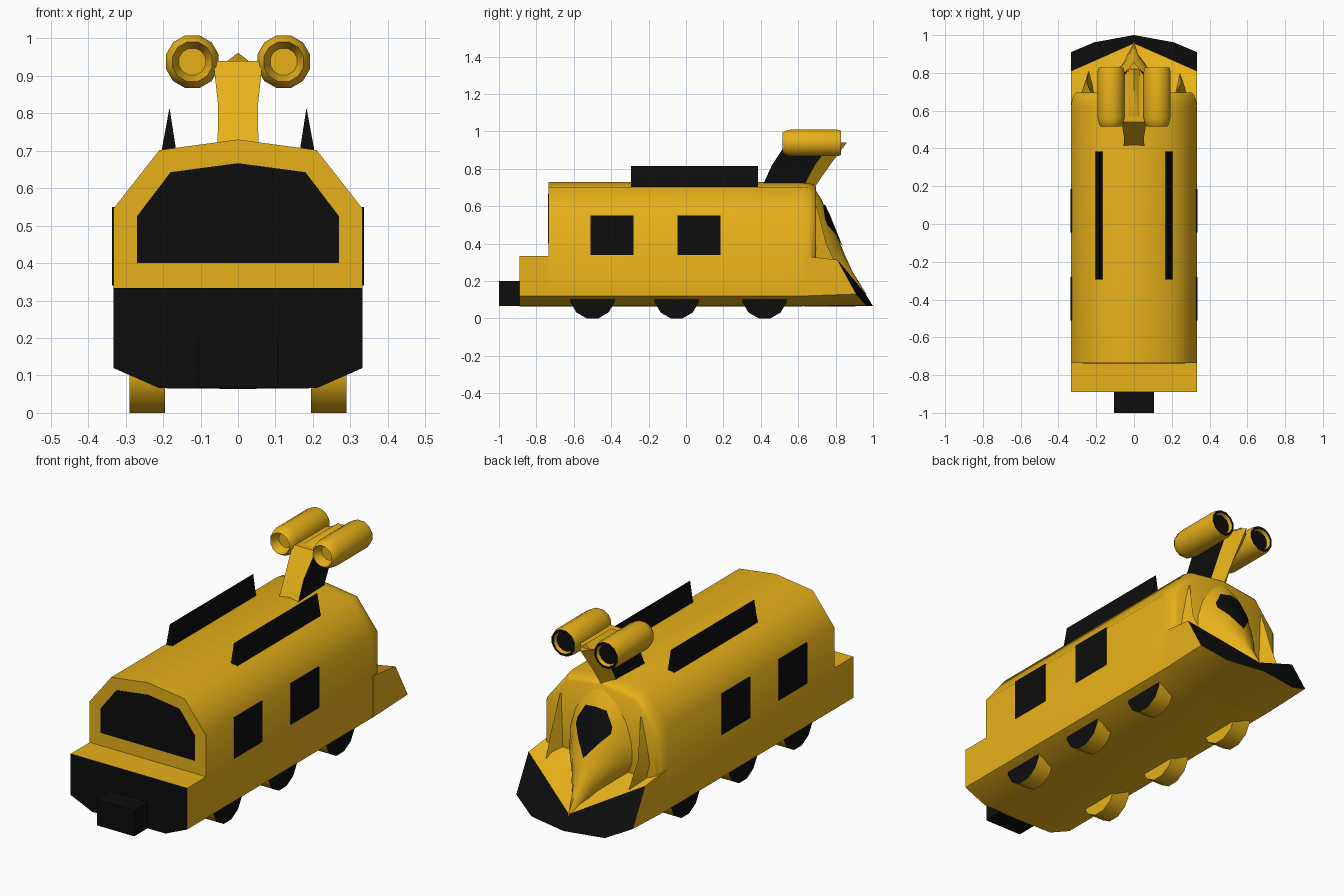
import bpy, bmesh
from math import sin, cos, pi, radians
from mathutils import Vector

if "Cube" in bpy.data.objects:
    bpy.data.objects.remove(bpy.data.objects["Cube"])


def material(name, color):
    m = bpy.data.materials.new(name)
    m.diffuse_color = color
    m.use_nodes = True
    m.node_tree.nodes["Principled BSDF"].inputs["Base Color"].default_value = m.diffuse_color
    return m


YELLOW = material("yellow", (0.80, 0.44, 0.01, 1))
BLACK = material("black", (0.004, 0.004, 0.004, 1))


def finish(name, bm, black=None, angle=50):
    """Orient faces, colour those picked by black(center, normal), smooth by angle."""
    bmesh.ops.recalc_face_normals(bm, faces=bm.faces)
    bm.normal_update()
    for f in bm.faces:
        if black and black(f.calc_center_median(), f.normal):
            f.material_index = 1
    me = bpy.data.meshes.new(name)
    bm.to_mesh(me)
    bm.free()
    me.materials.append(YELLOW)
    me.materials.append(BLACK)
    me.shade_smooth()
    me.set_sharp_from_angle(angle=radians(angle))
    ob = bpy.data.objects.new(name, me)
    bpy.context.collection.objects.link(ob)
    return ob


def loft(name, rings, black=None, angle=50):
    """Skin closed rings of equal length and cap both ends."""
    bm = bmesh.new()
    vs = [[bm.verts.new(p) for p in r] for r in rings]
    n = len(vs[0])
    for a, b in zip(vs, vs[1:]):
        for i in range(n):
            j = (i + 1) % n
            bm.faces.new((a[i], a[j], b[j], b[i]))
    for r in (vs[0], vs[-1]):
        if n > 4:  # split the cap down its middle
            h = n // 2
            bm.faces.new(r[:h + 1])
            bm.faces.new(r[h:] + r[:1])
        else:
            bm.faces.new(r)
    return finish(name, bm, black, angle)


def grid(name, rows, black=None):
    bm = bmesh.new()
    vs = [[bm.verts.new(p) for p in r] for r in rows]
    for a, b in zip(vs, vs[1:]):
        for i in range(len(a) - 1):
            bm.faces.new((a[i], a[i + 1], b[i + 1], b[i]))
    return finish(name, bm, black)


def sym(half):
    """Mirror a half outline running from top centre to bottom centre."""
    return half + [(-p[0],) + tuple(p[1:]) for p in half[-2:0:-1]]


def box(name, lo, hi, black=None):
    q = [(lo[0], lo[1]), (hi[0], lo[1]), (hi[0], hi[1]), (lo[0], hi[1])]
    return loft(name, [[(x, y, z) for x, y in q] for z in (lo[2], hi[2])], black)


def everything(c, n):
    return True


# Main body with a rounded rear rim
section = sym([(0, .73), (.21, .702), (.333, .545), (.333, .12), (.21, .066), (0, .064)])
loft("body", [[(x * s, y, .39 + (z - .39) * s) for x, z in section]
              for y, s in ((-.735, 1), (.62, 1), (.66, .985), (.685, .955), (.695, .92))])

# Front bumper and coupler
bumper = sym([(0, .333), (.333, .333), (.333, .12), (.21, .066), (0, .064)])
loft("front_bumper", [[(x, y, z) for x, z in bumper] for y in (-.89, -.73)],
     lambda c, n: n.y < -.9)
box("coupler", (-.107, -1, .066), (.107, -.885, .2), everything)

# Windscreen
screen = sym([(0, .667), (.18, .643), (.27, .525), (.27, .40), (0, .40)])
loft("windscreen", [[(x, y, z) for x, z in screen] for y in (-.738, -.73)], everything)

# Rear plough with a black V-shaped face
back = sym([(0, .63, .33), (.333, .63, .333), (.333, .63, .12), (.21, .63, .066), (0, .63, .064)])
tip = sym([(0, .957, .135), (.333, .81, .313), (.333, .91, .13), (.21, .962, .07), (0, 1, .065)])
loft("rear_plough", [back, tip], lambda c, n: c.y > .85 and n.y > .3, 30)

# Teardrop nose: z, ridge y, half width
stations = [(.69, .69, .05), (.64, .722, .12), (.55, .765, .175), (.45, .805, .2),
            (.35, .845, .2), (.25, .89, .14), (.13, .965, .015)]


def nose_point(x, z, lift=0):
    for (z0, y0, w0), (z1, y1, w1) in zip(stations, stations[1:]):
        if z >= z1:
            t = (z0 - z) / (z0 - z1)
            y, w = y0 + (y1 - y0) * t, w0 + (w1 - w0) * t
            return (x, .66 + (y - .66) * (1 - (x / w) ** 2) + lift, z)


grid("nose", [[nose_point(w * s / 5, z) for s in range(-5, 6)] for z, y, w in stations])
pane = [(-.1, .53, .5), (-.06, .6, .455), (0, .61, .38), (.06, .6, .455), (.1, .53, .5)]
grid("nose_window", [[nose_point(x, t + (b - t) * k / 4, .006) for x, t, b in pane]
                     for k in range(5)], everything)

# Engine tail pylon with black flanks
pylon = [(.69, .055, .40, .62, .68), (.82, .053, .46, .69, .77), (.94, .066, .54, .78, .86)]
loft("tail_pylon", [[(-w, f, z), (w, f, z), (w * .85, m, z), (0, b, z), (-w * .85, m, z)]
                    for z, w, f, m, b in pylon], lambda c, n: abs(n.x) > .8, 30)
loft("tail_ridge", [[(-.035, y, .935), (.035, y, .935), (0, y + dy, .962)]
                    for y, dy in ((.56, .05), (.82, 0))])

# Engine barrel profile: y, radius
barrel = [(.56, .037), (.515, .055), (.53, .066), (.56, .073), (.81, .073),
          (.828, .068), (.828, .056), (.81, .05)]

for side, s in (("left", -1), ("right", 1)):
    loft(side + "_engine",
         [[(s * .122 + r * cos(a * pi / 6 + pi / 12), y, .938 + r * sin(a * pi / 6 + pi / 12))
           for a in range(12)] for y, r in barrel],
         lambda c, n: c.y > .8 and c.y != .81 and n.y > .5, 40)

    # Roof fin
    loft(side + "_roof_fin", [[(s * .165, y, .70), (s * .205, y, .695), (s * .183, y, .815)]
                              for y in (-.295, .385)], everything)

    # Side windows and wheels
    for i, y in enumerate((-.395, .07)):
        xs = sorted((s * .32, s * .336))
        box(f"{side}_window_{i + 1}", (xs[0], y - .115, .34), (xs[1], y + .115, .55), everything)
    for i, y in enumerate((-.5, -.05, .42)):
        loft(f"{side}_wheel_{i + 1}",
             [[(s * x, y + .122 * cos(a * pi / 6 + pi / 12), .118 + .122 * sin(a * pi / 6 + pi / 12))
               for a in range(12)] for x in (.195, .29)],
             lambda c, n: n.x * s > .9, 40)

    # Small cheek wedge beside the nose
    loft(side + "_cheek", [[(s * .2, .66, z), (s * x, .66, z), (s * k, y, z)]
                           for z, x, k, y in ((.6, .25, .23, .70), (.4, .29, .25, .75),
                                              (.27, .26, .24, .81))], None, 30)
